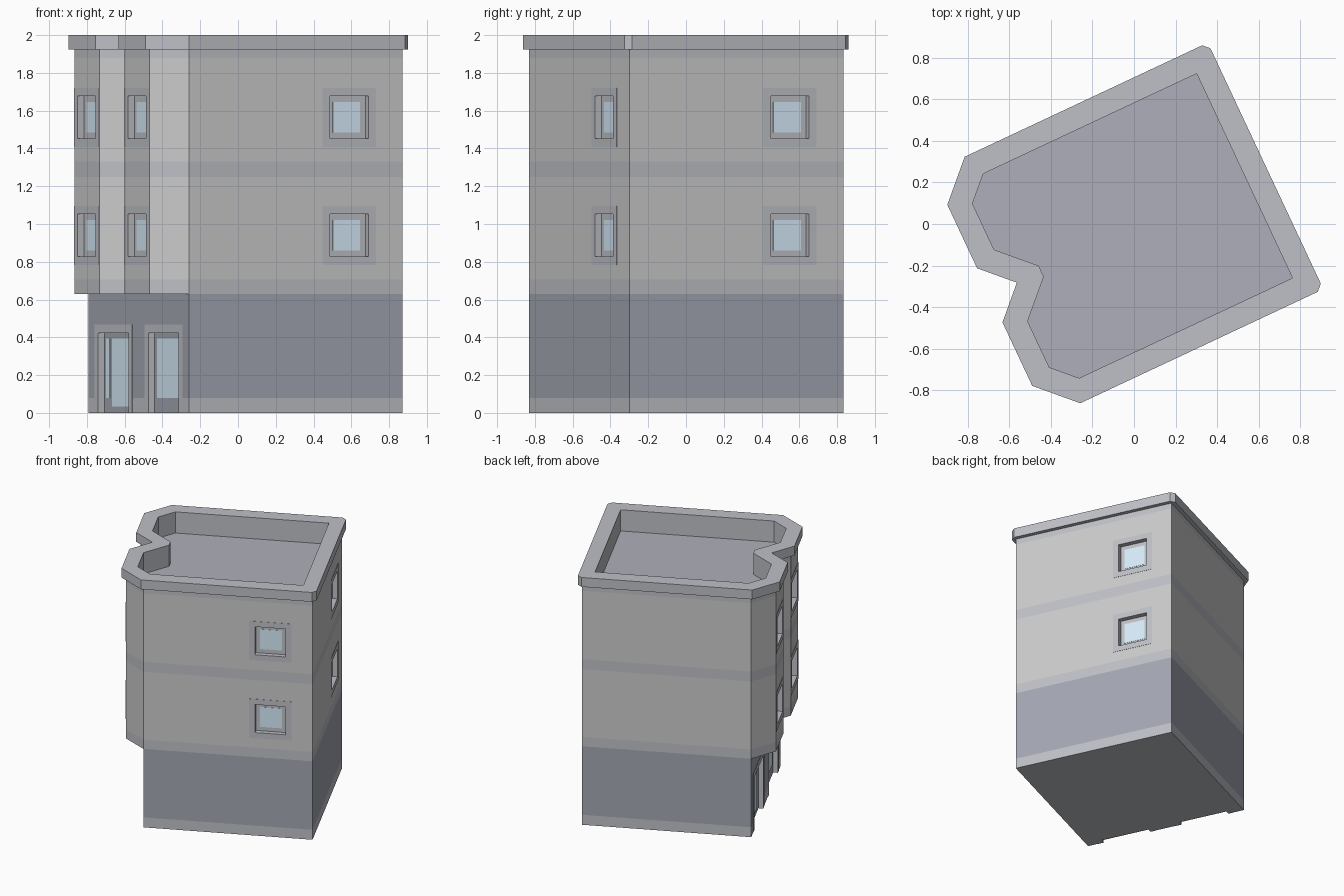
import bpy, bmesh, math
from mathutils import Vector, Matrix

if "Cube" in bpy.data.objects:
    bpy.data.objects.remove(bpy.data.objects["Cube"])

# Shared palette, same slot order on every object
COLS = [("wall", (.74, .74, .74)), ("trim", (.52, .53, .57)), ("base", (.37, .385, .45)),
        ("roof", (.42, .43, .49)), ("glass", (.68, .84, .95))]
MATS = []
for n, c in COLS:
    m = bpy.data.materials.new(n)
    m.diffuse_color = (*c, 1)
    m.use_nodes = True
    m.node_tree.nodes["Principled BSDF"].inputs["Base Color"].default_value = m.diffuse_color
    MATS.append(m)
WALL, TRIM, BASE, ROOF, GLASS = range(5)

# Plan: a rotated square, with two bays overhanging the left face
S = 1.25
U = S / 8
ANG = math.atan2(.53, 1.13)
ax = Vector((math.cos(ANG), math.sin(ANG)))
ay = Vector((-ax.y, ax.x))
A = Vector((-.26, -.83))
def plan(u, v):
    return A + ax * u + ay * v

SQUARE = [plan(0, 0), plan(S, 0), plan(S, S), plan(0, S)]
BAYS = [plan(-U, 7*U), plan(-U, 5*U), plan(0, 4*U), plan(-U, 3*U), plan(-U, U)]
UPPER = SQUARE + BAYS


def offset(pts, d, cut=1.0):
    """Offset outline; right-angle corners give two points (chamfered on their outer side)."""
    out = []
    for i, p in enumerate(pts):
        a = (p - pts[i-1]).normalized()
        b = (pts[(i+1) % len(pts)] - p).normalized()
        n1, n2 = Vector((a.y, -a.x)), Vector((b.y, -b.x))
        mitre = p + (n1 + n2) * d / (1 + n1.dot(n2))
        if a.dot(b) < .3:
            k = cut if (a.x*b.y - a.y*b.x) * d > 0 else 0
            out += [mitre.lerp(p + n1*d, k), mitre.lerp(p + n2*d, k)]
        else:
            out.append(mitre)
    return out


def finish(name, bm):
    me = bpy.data.meshes.new(name)
    bm.to_mesh(me)
    bm.free()
    for m in MATS:
        me.materials.append(m)
    ob = bpy.data.objects.new(name, me)
    bpy.context.collection.objects.link(ob)
    return ob


def loft(name, loops, mats, cap):
    """Stack of outlines at heights, one material per band."""
    bm = bmesh.new()
    rings = [[bm.verts.new((*p, z)) for p in pts] for pts, z in loops]
    n = len(rings[0])
    for r, s, m in zip(rings, rings[1:], mats):
        for i in range(n):
            j = (i + 1) % n
            bm.faces.new((r[i], r[j], s[j], s[i])).material_index = m
    bm.faces.new(rings[0][::-1]).material_index = TRIM
    bm.faces.new(rings[-1]).material_index = cap
    bmesh.ops.remove_doubles(bm, verts=bm.verts, dist=1e-5)
    bmesh.ops.recalc_face_normals(bm, faces=bm.faces)
    return finish(name, bm)


def box(bm, M, u0, u1, z0, z1, d0, d1, mat):
    """Box in wall coordinates: u along wall, z up, d outward."""
    c = Vector(((u0+u1)/2, (d0+d1)/2, (z0+z1)/2))
    T = M @ Matrix.Translation(c) @ Matrix.Diagonal((u1-u0, d1-d0, z1-z0, 1))
    vs = set(bmesh.ops.create_cube(bm, size=1, matrix=T)["verts"])
    fs = [f for f in bm.faces if f.verts[0] in vs]
    for f in fs:
        f.material_index = mat
    bmesh.ops.recalc_face_normals(bm, faces=fs)


def wall_frame(p, q):
    u = (q - p).normalized()
    return Matrix(((u.x, u.y, 0, p.x), (u.y, -u.x, 0, p.y), (0, 0, 1, 0), (0, 0, 0, 1)))


def surround(bm, M, c, w, z0, z1, t, sill=True):
    """Flat trim around an opening."""
    e, h = .002, w/2
    box(bm, M, c-h, c-h+t, z0, z1, -.01, e, TRIM)
    box(bm, M, c+h-t, c+h, z0, z1, -.01, e, TRIM)
    box(bm, M, c-h+t, c+h-t, z1-t, z1, -.01, e, TRIM)
    if sill:
        box(bm, M, c-h+t, c+h-t, z0, z0+t, -.01, e, TRIM)


def cut(ob, cutter):
    mod = ob.modifiers.new("openings", "BOOLEAN")
    mod.operation, mod.solver, mod.object = "DIFFERENCE", "EXACT", cutter
    bpy.context.view_layer.objects.active = ob
    bpy.ops.object.modifier_apply(modifier=mod.name)
    bpy.data.objects.remove(cutter)


# Ground floor and upper floors with cornice, parapet and sunken roof
ground = loft("ground_floor", [(SQUARE, 0), (SQUARE, .08), (SQUARE, .63)], [TRIM, BASE], BASE)
w, o, i = offset(UPPER, 0), offset(UPPER, .03), offset(UPPER, -.082, .5)
upper = loft("upper_floors", [(w, .63), (w, .705), (w, 1.25), (w, 1.33), (w, 1.88), (w, 1.925),
                              (o, 1.925), (o, 2), (i, 2), (i, 1.83)],
             [TRIM, WALL, TRIM, WALL] + [TRIM] * 5, ROOF)

# Windows: front wall, right wall and both bays, on two floors
DEEP = .036
cutters, parts = bmesh.new(), bmesh.new()
walls = [(SQUARE[0], SQUARE[1], 6*U), (SQUARE[1], SQUARE[2], 6*U),
         (BAYS[0], BAYS[1], U), (BAYS[3], BAYS[4], U)]
for p, q, c in walls:
    M = wall_frame(p, q)
    for z in (.94, 1.565):
        box(cutters, M, c-.112, c+.112, z-.112, z+.112, -DEEP, .1, TRIM)
        surround(parts, M, c, 2*U, z-U, z+U, .044)
        box(parts, M, c-.08, c+.08, z-.08, z+.08, -DEEP-.01, -DEEP+.002, GLASS)
cut(upper, finish("window_cutter", cutters))
finish("windows", parts)

# Shop window and door with side light in the left wall
cutters, parts = bmesh.new(), bmesh.new()
M = wall_frame(SQUARE[3], SQUARE[0])
for c in (2*U, 6*U):
    box(cutters, M, c-.188, c+.188, -.1, .43, -DEEP, .1, TRIM)
    surround(parts, M, c, 3*U, 0, 3*U, .046, False)
    box(parts, M, c-.188, c+.188, 0, .43, -DEEP-.01, -DEEP+.002, BASE)
g = (-DEEP-.01, -DEEP+.004, GLASS)
c = 6*U
box(parts, M, c-.153, c+.153, .08, .395, *g)
c = 2*U
box(parts, M, c-.165, c-.12, .08, .395, *g)
box(parts, M, c-.09, c+.125, .035, .395, *g)
cut(ground, finish("door_cutter", cutters))
finish("shopfront", parts)
